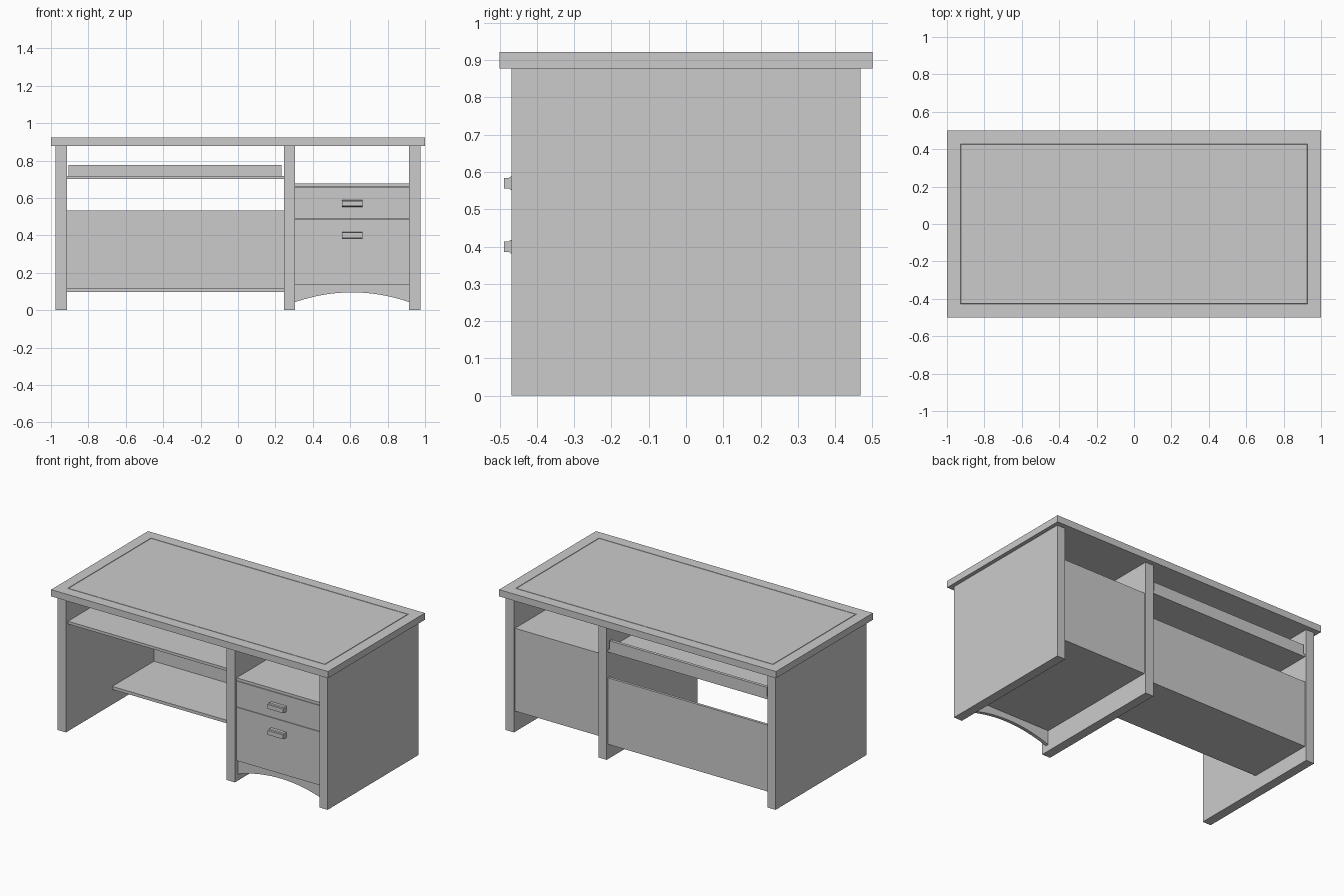
import bpy, bmesh, math

if "Cube" in bpy.data.objects:
    bpy.data.objects.remove(bpy.data.objects["Cube"])


def box(name, x, y, z):
    """Axis-aligned box from (min, max) ranges."""
    bm = bmesh.new()
    bmesh.ops.create_cube(bm, size=1)
    for v in bm.verts:
        v.co = [r[0] + (c + 0.5) * (r[1] - r[0]) for c, r in zip(v.co, (x, y, z))]
    return finish(name, bm)


def finish(name, bm):
    bmesh.ops.recalc_face_normals(bm, faces=bm.faces)
    mesh = bpy.data.meshes.new(name)
    bm.to_mesh(mesh)
    bm.free()
    ob = bpy.data.objects.new(name, mesh)
    bpy.context.collection.objects.link(ob)
    return ob


def prism(name, points, axis, lo, hi):
    """Extrude a 2D profile: axis 'y' takes (x, z) points, axis 'x' takes (y, z)."""
    bm = bmesh.new()
    place = (lambda a, b: (a, lo, b)) if axis == 'y' else (lambda a, b: (lo, a, b))
    face = bm.faces.new([bm.verts.new(place(a, b)) for a, b in points])
    ext = bmesh.ops.extrude_face_region(bm, geom=[face])
    shift = (0, hi - lo, 0) if axis == 'y' else (hi - lo, 0, 0)
    bmesh.ops.translate(bm, vec=shift,
                        verts=[g for g in ext['geom'] if isinstance(g, bmesh.types.BMVert)])
    return finish(name, bm)


# Desktop with a fine inlay groove
top = box("desktop", (-1, 1), (-0.5, 0.5), (0.878, 0.922))
bm = bmesh.new()
bm.from_mesh(top.data)
inlay = max(bm.faces, key=lambda f: f.calc_center_median().z)
for thickness, depth in ((0.07, 0), (0.0005, -0.003), (0.003, 0), (0.0005, 0.003)):
    bmesh.ops.inset_region(bm, faces=[inlay], thickness=thickness, depth=depth,
                           use_even_offset=True)
bm.to_mesh(top.data)
bm.free()

# Upright panels
for name, x0 in (("left_side", -0.975), ("divider", 0.245), ("right_side", 0.915)):
    box(name, (x0, x0 + 0.06), (-0.468, 0.468), (0, 0.878))

# Knee-hole side: keyboard shelf with back lip, foot shelf, modesty panel
bay = (-0.915, 0.245)
box("keyboard_shelf", bay, (-0.447, 0.457), (0.70, 0.718))
box("shelf_back_lip", (-0.905, 0.232), (0.437, 0.457), (0.718, 0.777))
box("foot_shelf", bay, (0.01, 0.44), (0.098, 0.118))
box("modesty_panel", bay, (0.44, 0.457), (0.098, 0.532))

# Drawer cabinet: carcass, cap and two drawer fronts
cab = (0.305, 0.915)
box("cabinet_body", cab, (-0.44, 0.457), (0.135, 0.658))
box("cabinet_top", cab, (-0.45, 0.457), (0.658, 0.676))
for name, z0, z1 in (("lower_drawer", 0.135, 0.484), ("upper_drawer", 0.487, 0.655)):
    box(name, cab, (-0.45, -0.44), (z0, z1))

# Handles with flared base
for name, z in (("lower_handle", 0.4), ("upper_handle", 0.57)):
    half = [(-0.45, 0.018), (-0.47, 0.018), (-0.475, 0.014), (-0.488, 0.014)]
    prof = [(y, z + h) for y, h in half] + [(y, z - h) for y, h in reversed(half)]
    prism(name, prof, 'x', 0.555, 0.665)

# Arched plinth rail under the drawers
arch = []
for i in range(17):
    t = -1 + i / 8
    arch.append((0.61 + 0.305 * t, 0.095 - 0.052 * t * t))
prism("arched_rail", arch + [(0.915, 0.137), (0.305, 0.137)], 'y', -0.435, -0.413)
